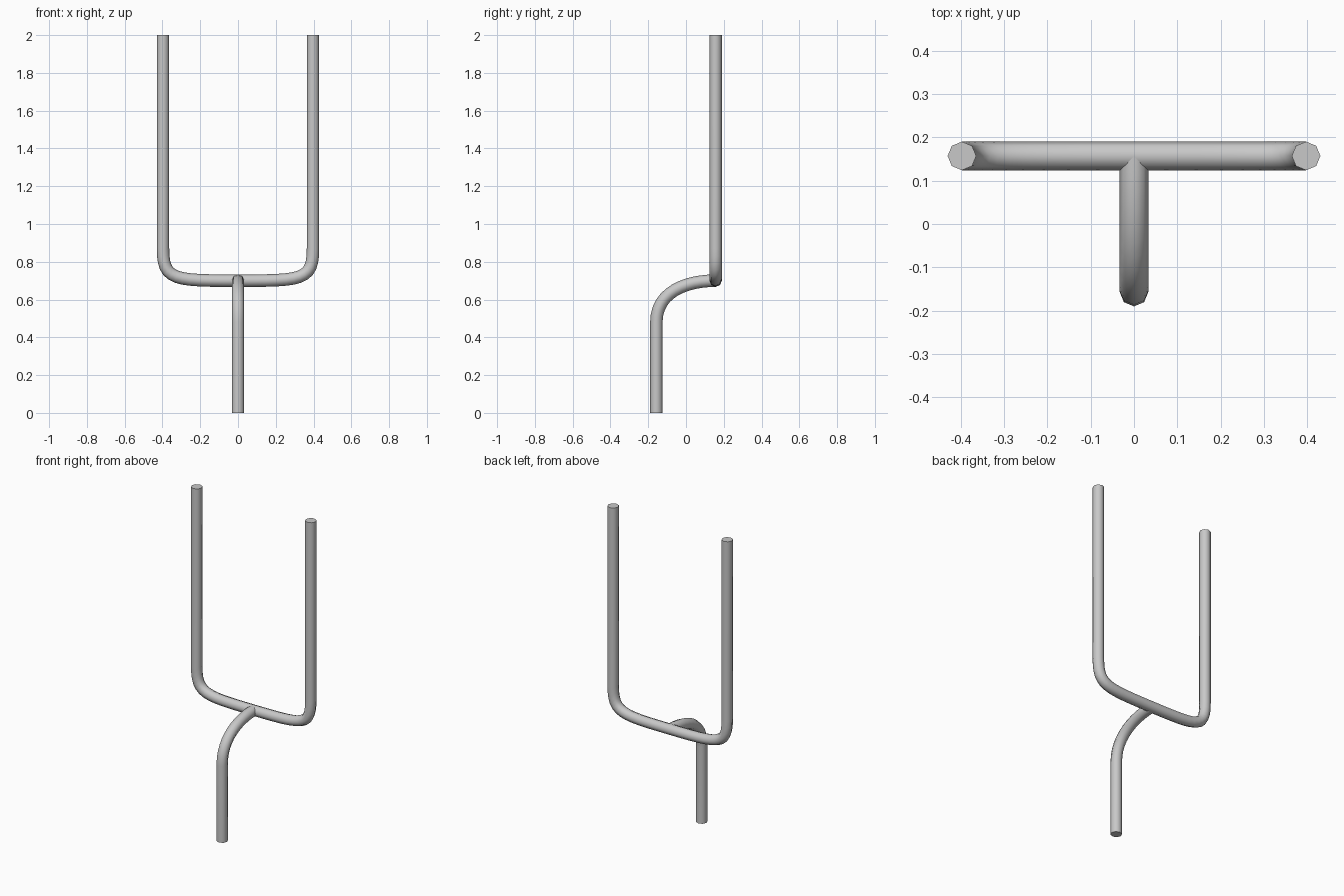
import bpy, bmesh, math
from mathutils import Vector
from mathutils.geometry import interpolate_bezier

cube = bpy.data.objects.get("Cube")
if cube:
    bpy.data.objects.remove(cube, do_unlink=True)

RADIUS, SIDES = 0.033, 8
POST_X, BAR_Y, BAR_Z, STEM_Y = 0.397, 0.157, 0.70, -0.157

grey = bpy.data.materials.new("painted_grey")
grey.use_nodes = True
colour = (0.58, 0.58, 0.58, 1)
grey.diffuse_color = colour
grey.node_tree.nodes["Principled BSDF"].inputs["Base Color"].default_value = colour


def tube(name, path, side):
    """Sweep a ring along a flat path; side is the normal of its plane."""
    bm = bmesh.new()
    rings = []
    for i, p in enumerate(path):
        before, after = path[max(i - 1, 0)], path[min(i + 1, len(path) - 1)]
        up = (after - before).normalized().cross(side)
        # square ends where a straight run begins or finishes
        rings.append([bm.verts.new(p + RADIUS * (math.cos(a) * side + math.sin(a) * up))
                      for a in (2 * math.pi * k / SIDES for k in range(SIDES))])
    for low, high in zip(rings, rings[1:]):
        for k in range(SIDES):
            n = (k + 1) % SIDES
            bm.faces.new((low[k], low[n], high[n], high[k]))
    bm.faces.new(rings[0])
    bm.faces.new(rings[-1])
    bmesh.ops.recalc_face_normals(bm, faces=bm.faces[:])
    mesh = bpy.data.meshes.new(name)
    bm.to_mesh(mesh)
    bm.free()
    mesh.materials.append(grey)
    obj = bpy.data.objects.new(name, mesh)
    bpy.context.collection.objects.link(obj)
    bpy.ops.object.select_all(action="DESELECT")
    obj.select_set(True)
    bpy.context.view_layer.objects.active = obj
    bpy.ops.object.shade_smooth_by_angle(angle=math.radians(50))
    return obj


# Crossbar bending up into both uprights
half = interpolate_bezier(Vector((0, BAR_Y, BAR_Z)), Vector((0.34, BAR_Y, BAR_Z)),
                          Vector((POST_X, BAR_Y, BAR_Z)), Vector((POST_X, BAR_Y, 0.87)), 13)
half.append(Vector((POST_X, BAR_Y, 2)))
mirrored = [Vector((-p.x, p.y, p.z)) for p in reversed(half[1:])]
tube("crossbar_and_uprights", mirrored + half, Vector((0, 1, 0)))

# Support stem curving back to the crossbar
stem = [Vector((0, STEM_Y, 0))]
stem += interpolate_bezier(Vector((0, STEM_Y, 0.48)), Vector((0, STEM_Y, 0.64)),
                           Vector((0, 0, BAR_Z)), Vector((0, BAR_Y, BAR_Z)), 13)
tube("support_stem", stem, Vector((1, 0, 0)))
